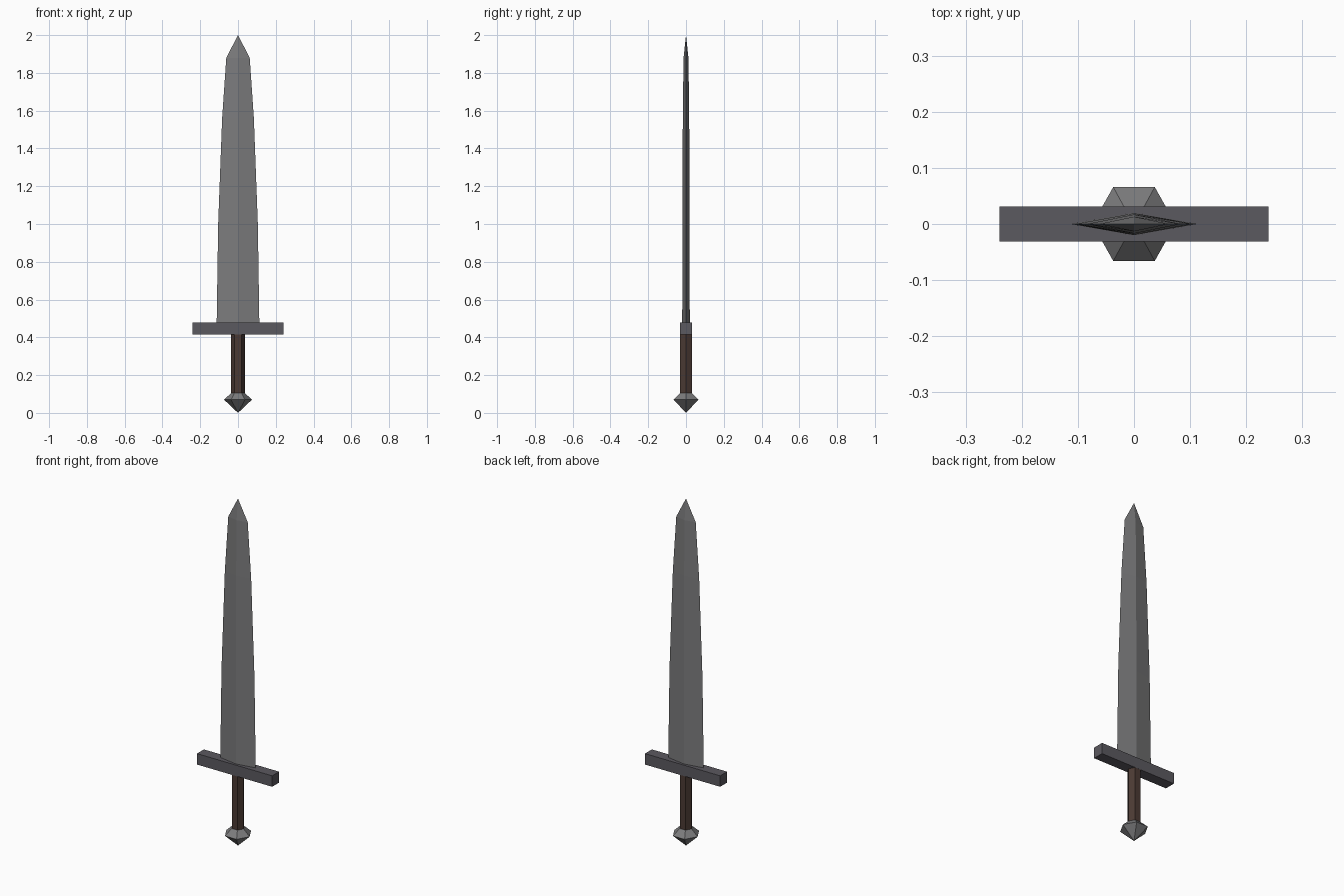
import bpy, bmesh, math

if "Cube" in bpy.data.objects:
    bpy.data.objects.remove(bpy.data.objects["Cube"])


def material(name, r, g, b):
    m = bpy.data.materials.new(name)
    m.diffuse_color = (r, g, b, 1)
    m.use_nodes = True
    m.node_tree.nodes["Principled BSDF"].inputs["Base Color"].default_value = m.diffuse_color
    return m


steel = material("steel", 0.20, 0.20, 0.205)
dark_iron = material("dark iron", 0.105, 0.10, 0.115)
leather = material("brown leather", 0.07, 0.042, 0.034)


def ring(sides, rx, ry, z):
    """Closed cross-section with its first corner on +x."""
    step = 2 * math.pi / sides
    return [(rx * math.cos(i * step), ry * math.sin(i * step), z) for i in range(sides)]


def loft(name, sides, sections, mat):
    """Skin a stack of (rx, ry, z) sections; a zero radius makes a point."""
    bm = bmesh.new()
    rows = []
    for rx, ry, z in sections:
        pts = ring(sides, rx, ry, z) if rx > 0 else [(0, 0, z)]
        rows.append([bm.verts.new(p) for p in pts])
    for a, b in zip(rows, rows[1:]):
        for i in range(sides):
            j = (i + 1) % sides
            if len(a) == 1:
                bm.faces.new((a[0], b[j], b[i]))
            elif len(b) == 1:
                bm.faces.new((a[i], a[j], b[0]))
            else:
                bm.faces.new((a[i], a[j], b[j], b[i]))
    for end in (rows[0], rows[-1]):
        if len(end) > 1:
            bm.faces.new(end)
    bmesh.ops.recalc_face_normals(bm, faces=bm.faces)
    me = bpy.data.meshes.new(name)
    bm.to_mesh(me)
    bm.free()
    me.materials.append(mat)
    ob = bpy.data.objects.new(name, me)
    bpy.context.collection.objects.link(ob)
    return ob


# Blade: tapering diamond section ending in a point
loft("blade", 4, [(0.113, 0.02, 0.47), (0.105, 0.019, 1.0), (0.084, 0.017, 1.56),
                  (0.062, 0.013, 1.88), (0, 0, 2.0)], steel)

# Grip and pommel: six-sided
loft("grip", 6, [(0.036, 0.036, 0.09), (0.036, 0.036, 0.42)], leather)
loft("pommel", 6, [(0, 0, 0), (0.074, 0.076, 0.07), (0.036, 0.036, 0.105)], steel)

# Crossguard: plain bar
bpy.ops.mesh.primitive_cube_add(size=1, location=(0, 0, 0.446))
guard = bpy.context.object
guard.name = "crossguard"
guard.scale = (0.48, 0.063, 0.063)
guard.data.materials.append(dark_iron)
